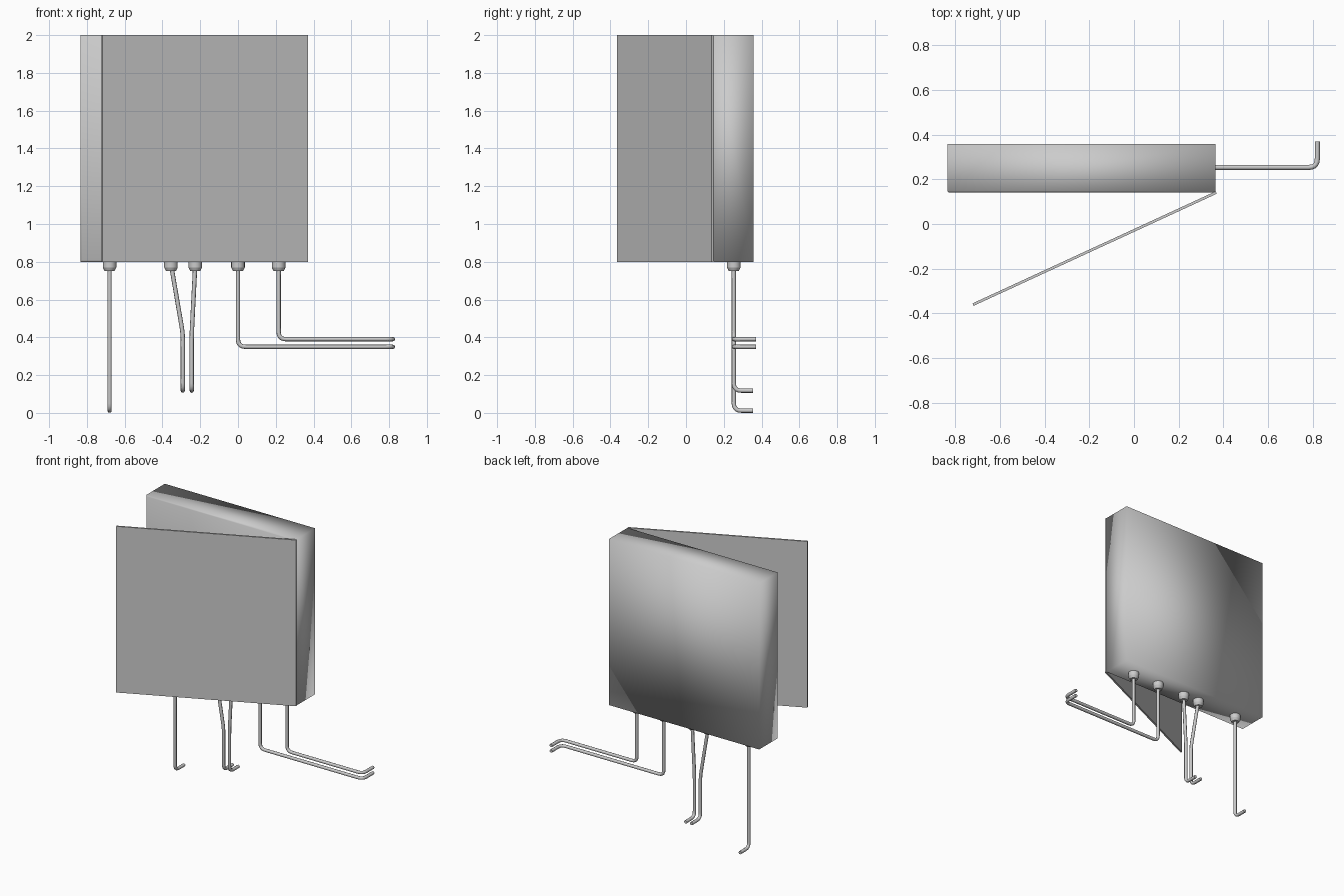
import bpy, bmesh, math
from mathutils import Vector, Matrix

old = bpy.data.objects.get("Cube")
if old:
    bpy.data.objects.remove(old, do_unlink=True)

grey = bpy.data.materials.new("painted grey metal")
grey.use_nodes = True
COLOR = (0.6, 0.6, 0.6, 1)
grey.diffuse_color = COLOR
grey.node_tree.nodes["Principled BSDF"].inputs["Base Color"].default_value = COLOR

PIPE_Y, PIPE_R, BOTTOM = 0.253, 0.0115, 0.8


def add_object(name, bm, smooth=True):
    bmesh.ops.recalc_face_normals(bm, faces=bm.faces)
    mesh = bpy.data.meshes.new(name)
    bm.to_mesh(mesh)
    bm.free()
    mesh.materials.append(grey)
    mesh.polygons.foreach_set("use_smooth", [smooth] * len(mesh.polygons))
    obj = bpy.data.objects.new(name, mesh)
    bpy.context.collection.objects.link(obj)
    return obj


def block(low, high):
    low, high = Vector(low), Vector(high)
    bm = bmesh.new()
    bmesh.ops.create_cube(bm, size=1, matrix=Matrix.Translation((low + high) / 2)
                          @ Matrix.Diagonal((*(high - low), 1)))
    return bm


def rounded(points, radius=0.04, steps=5):
    """Replace every inner corner of a path with a short curve."""
    pts = [Vector(p) for p in points]
    path = [pts[0]]
    for a, b, c in zip(pts, pts[1:], pts[2:]):
        start = b + (a - b).normalized() * radius
        end = b + (c - b).normalized() * radius
        for i in range(steps + 1):
            t = i / steps
            path.append(start * (1 - t) ** 2 + b * 2 * t * (1 - t) + end * t * t)
    return path + [pts[-1]]


def pipe(name, points):
    path = rounded(points)
    curve = bpy.data.curves.new(name, "CURVE")
    curve.dimensions = "3D"
    curve.bevel_depth = PIPE_R
    curve.bevel_resolution = 2
    curve.use_fill_caps = True
    spline = curve.splines.new("POLY")
    spline.points.add(len(path) - 1)
    for point, co in zip(spline.points, path):
        point.co = (*co, 1)
    curve.materials.append(grey)
    obj = bpy.data.objects.new(name, curve)
    bpy.context.collection.objects.link(obj)


def collar(name, x):
    # straight ring with a tapered lower lip
    bm = bmesh.new()
    for r1, r2, z1, z2 in ((0.036, 0.036, 0.77, BOTTOM), (0.026, 0.036, 0.75, 0.77)):
        bmesh.ops.create_cone(bm, cap_ends=True, segments=16, radius1=r1, radius2=r2,
                              depth=z2 - z1,
                              matrix=Matrix.Translation((x, PIPE_Y, (z1 + z2) / 2)))
    bmesh.ops.remove_doubles(bm, verts=bm.verts, dist=0.0005)
    obj = add_object(name, bm)
    obj.data.set_sharp_from_angle(angle=math.radians(30))


# Cabinet body with softened front edges
bm = block((-0.835, 0.14, BOTTOM), (0.365, 0.357, 2))
front = [e for e in bm.edges if all(v.co.y < 0.2 for v in e.verts)]
bmesh.ops.bevel(bm, geom=front, offset=0.008, segments=1, affect="EDGES")
add_object("cabinet_body", bm)

# Open door, swung about its hinge on the left edge
bm = block((-1.197, -0.012, BOTTOM), (0, 0, 2))
door = add_object("cabinet_door", bm, smooth=False)
door.location = (0.365, 0.146, 0)
door.rotation_euler.z = math.atan2(0.5, 1.085)

# Pipes: x at the collar, then the bends below it as (x, y, z)
Y, BACK, END = PIPE_Y, 0.355, 0.37
routes = {
    "long_drop_pipe": (-0.68, [(-0.68, Y, 0.012), (-0.68, BACK, 0.012)]),
    "right_middle_pipe": (-0.355, [(-0.292, Y, 0.42), (-0.292, Y, 0.118), (-0.292, BACK, 0.118)]),
    "left_middle_pipe": (-0.226, [(-0.245, Y, 0.42), (-0.245, Y, 0.118), (-0.245, BACK, 0.118)]),
    "lower_side_pipe": (0.0, [(0.0, Y, 0.35), (0.82, Y, 0.35), (0.82, END, 0.35)]),
    "upper_side_pipe": (0.215, [(0.215, Y, 0.39), (0.82, Y, 0.39), (0.82, END, 0.39)]),
}
for name, (x, bends) in routes.items():
    collar(name + "_collar", x)
    pipe(name, [(x, Y, 0.79)] + bends)
